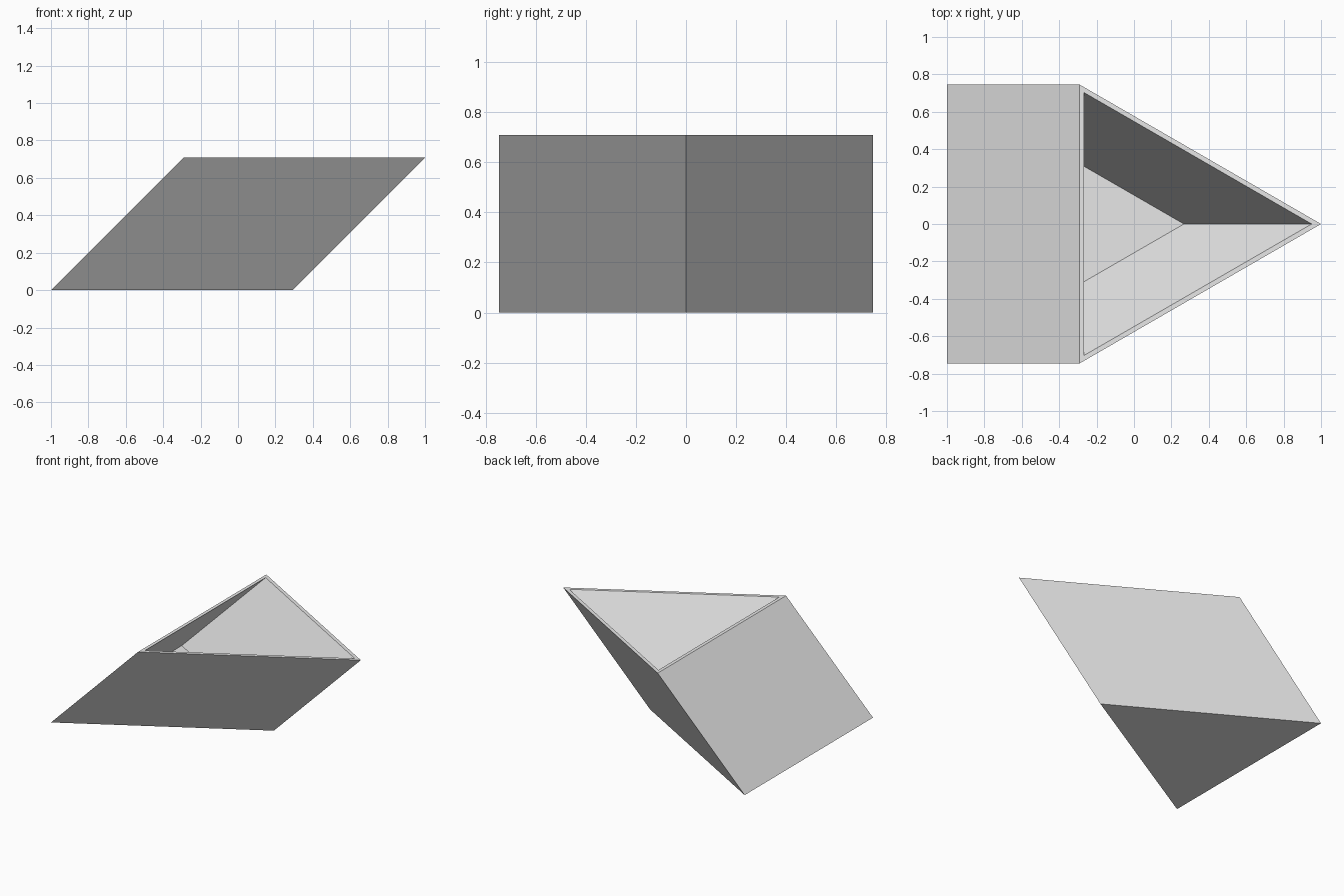
import bpy, bmesh, math

cube = bpy.data.objects.get("Cube")
if cube:
    bpy.data.objects.remove(cube, do_unlink=True)

HEIGHT = 0.708            # also the sideways lean, as the body slants at 45 degrees
WALL = 0.025
DEPTH = 2 - HEIGHT        # triangle size along x
RADIUS = DEPTH * 2 / 3    # circumradius of the equilateral triangle

grey = bpy.data.materials.new("light grey")
grey.use_nodes = True
colour = (0.8, 0.8, 0.8, 1)
grey.diffuse_color = colour
grey.node_tree.nodes["Principled BSDF"].inputs["Base Color"].default_value = colour

bm = bmesh.new()


def ring(radius, z):
    """Triangle pointing to +x, leaning further to +x as it rises."""
    centre = 1 - RADIUS - HEIGHT + z
    angles = [i * math.tau / 3 for i in range(3)]
    return [bm.verts.new((centre + radius * math.cos(a), radius * math.sin(a), z))
            for a in angles]


# Outer wall, rim and inner wall are bridged from ring to ring
inner = RADIUS - 2 * WALL
rings = [ring(RADIUS, 0), ring(RADIUS, HEIGHT), ring(inner, HEIGHT), ring(inner, WALL)]
for low, high in zip(rings, rings[1:]):
    for i in range(3):
        j = (i + 1) % 3
        bm.faces.new((low[i], low[j], high[j], high[i]))

# Underside and cavity floor
bm.faces.new(rings[0][::-1])
bm.faces.new(rings[-1])
bmesh.ops.recalc_face_normals(bm, faces=bm.faces)

mesh = bpy.data.meshes.new("slanted_triangular_planter")
bm.to_mesh(mesh)
bm.free()
mesh.materials.append(grey)
planter = bpy.data.objects.new("slanted_triangular_planter", mesh)
bpy.context.collection.objects.link(planter)
